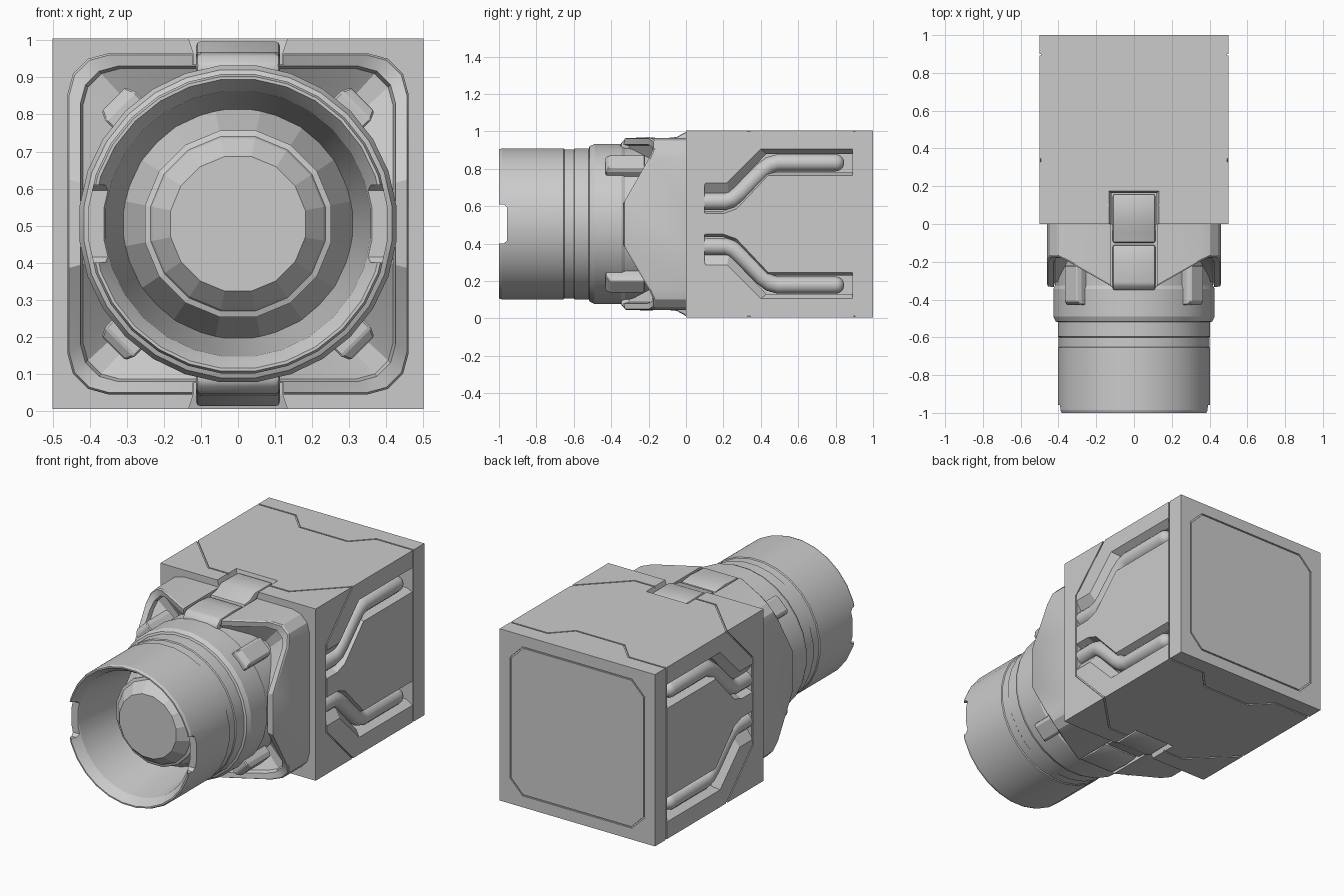
import bpy
import bmesh
from math import sin, cos, pi, hypot
from mathutils import Vector

cube = bpy.data.objects.get("Cube")
if cube:
    bpy.data.objects.remove(cube, do_unlink=True)

MID = 0.505   # height of the long axis
HALF = 0.5    # half width of the box body

grey = bpy.data.materials.new("light_grey")
grey.use_nodes = True
grey.diffuse_color = (0.6, 0.6, 0.6, 1)
grey.node_tree.nodes["Principled BSDF"].inputs["Base Color"].default_value = (0.6, 0.6, 0.6, 1)


def loft(name, rings):
    """Closed solid through rings of equal point count, capped at both ends."""
    bm = bmesh.new()
    loops = [[bm.verts.new(p) for p in ring] for ring in rings]
    n = len(loops[0])
    for a, b in zip(loops, loops[1:]):
        for i in range(n):
            j = (i + 1) % n
            bm.faces.new((a[i], a[j], b[j], b[i]))
    bm.faces.new(loops[0])
    bm.faces.new(loops[-1])
    bmesh.ops.recalc_face_normals(bm, faces=bm.faces)
    me = bpy.data.meshes.new(name)
    bm.to_mesh(me)
    bm.free()
    me.materials.append(grey)
    ob = bpy.data.objects.new(name, me)
    bpy.context.collection.objects.link(ob)
    return ob


def lathe(name, profile, sides):
    angles = [2 * pi * (i + 0.5) / sides for i in range(sides)]
    return loft(name, [[(r * cos(a), y, MID + r * sin(a)) for a in angles] for r, y in profile])


def block(name, lo, hi):
    (x0, y0, z0), (x1, y1, z1) = lo, hi
    return loft(name, [[(x0, y, z0), (x1, y, z0), (x1, y, z1), (x0, y, z1)] for y in (y0, y1)])


def bake(ob):
    """Apply the modifiers."""
    dg = bpy.context.evaluated_depsgraph_get()
    me = bpy.data.meshes.new_from_object(ob.evaluated_get(dg))
    ob.modifiers.clear()
    ob.data = me


def cut(ob, cutter):
    mod = ob.modifiers.new("cut", 'BOOLEAN')
    mod.operation = 'DIFFERENCE'
    mod.solver = 'EXACT'
    mod.object = cutter
    bake(ob)
    bpy.data.objects.remove(cutter, do_unlink=True)


def seam(ob, points, place, width=0.004, depth=0.007):
    """Cut a thin groove along a 2D path; place(u, v, d) maps it to a surface."""
    for a, b in zip(points, points[1:]):
        a, b = Vector(a), Vector(b)
        along = (b - a).normalized() * width
        side = Vector((-along.y, along.x))
        corners = (a - along - side, b + along - side, b + along + side, a - along + side)
        cut(ob, loft("seam_cutter", [[place(c.x, c.y, d) for c in corners] for d in (-depth, 0.02)]))


def bevel(ob, width, segments=2):
    mod = ob.modifiers.new("bevel", 'BEVEL')
    mod.width = width
    mod.segments = segments
    bake(ob)


def smooth(ob, angle=0.6):
    bpy.ops.object.select_all(action='DESELECT')
    ob.select_set(True)
    bpy.context.view_layer.objects.active = ob
    bpy.ops.object.shade_smooth_by_angle(angle=angle)


# Box body
body = block("box_body", (-HALF, 0, MID - HALF), (HALF, 1, MID + HALF))

# Side channels with sloped walls, each holding a pipe
outer = [(0.1, 0.56), (0.2, 0.56), (0.27, 0.585), (0.44, 0.765), (0.89, 0.765),
         (0.89, 0.905), (0.4, 0.905), (0.22, 0.725), (0.1, 0.725)]
inner = [(0.1, 0.575), (0.2, 0.575), (0.26, 0.595), (0.43, 0.78), (0.89, 0.78),
         (0.89, 0.88), (0.43, 0.88), (0.23, 0.67), (0.1, 0.67)]
route = [(0.09, 0.625), (0.21, 0.625), (0.25, 0.638), (0.29, 0.67),
         (0.41, 0.79), (0.45, 0.82), (0.49, 0.832), (0.8, 0.832)]
for sx, side in ((1, "left"), (-1, "right")):
    for sz, level in ((1, "upper"), (-1, "lower")):
        def flip(z):
            return MID + sz * (z - MID)
        cut(body, loft("channel_cutter", [
            [(sx * x, y, flip(z)) for y, z in ring]
            for x, ring in ((0.41, inner), (0.46, inner), (0.5, outer), (0.54, outer))]))
        # Pipe rings follow the route and close in a rounded end
        path = [Vector(p) for p in route]
        rings = []
        for i, p in enumerate(path):
            d = (path[min(i + 1, len(path) - 1)] - path[max(i - 1, 0)]).normalized()
            rings.append((p, Vector((-d.y, d.x)), 0.046))
        for t in (0.35, 0.7, 1.0, 1.3, 1.5):
            rings.append((path[-1] + Vector((0.046 * sin(t), 0)), Vector((0, 1)), 0.046 * cos(t)))
        pipe = loft(f"{side}_{level}_pipe", [
            [(sx * (0.45 + r * cos(a)), p.x + n.x * r * sin(a), flip(p.y + n.y * r * sin(a)))
             for a in [2 * pi * k / 12 for k in range(12)]] for p, n, r in rings])
        smooth(pipe, 0.8)

# Latch pockets in top and bottom of the box
for s in (1, -1):
    cut(body, loft("pocket_cutter", [
        [(-w, -0.05, MID + s * h), (w, -0.05, MID + s * h), (w, e, MID + s * h), (-w, e, MID + s * h)]
        for w, e, h in ((0.12, 0.165, 0.41), (0.12, 0.165, 0.46), (0.14, 0.18, 0.52))]))

# Panel seams on the sides, top, bottom and back
for s in (1, -1):
    def on_side(u, v, d):
        return (s * (HALF + d), u, MID + v)

    def on_top(u, v, d):
        return (u, v, MID + s * (HALF + d))

    seam(body, [(0.34, 0.5), (0.1, 0.255), (0.1, -0.255), (0.34, -0.5)], on_side)
    seam(body, [(0.895, -0.5), (0.895, 0.5)], on_side)
    seam(body, [(-0.5, 0.9), (-0.26, 0.9), (-0.155, 0.79), (0.155, 0.79), (0.26, 0.9), (0.5, 0.9)], on_top)
    for m in (1, -1):
        seam(body, [(m * 0.5, 0.34), (m * 0.26, 0.1), (m * 0.13, 0.1)], on_top)
p, q = 0.43, 0.35
octagon = [(p, -q), (p, q), (q, p), (-q, p), (-p, q), (-p, -q), (-q, -p), (q, -p), (p, -q)]
seam(body, octagon, lambda u, v, d: (u, 1 + d, MID + v))

# Neck housing: rounded square whose front edge dips back at the corners
quarter = [(0.46, 0.12, -0.33), (0.46, 0.35, -0.2), (0.445, 0.405, -0.175),
           (0.405, 0.445, -0.175), (0.35, 0.46, -0.2), (0.12, 0.46, -0.33)]
outline = []
for _ in range(4):
    outline += quarter
    quarter = [(-b, a, f) for a, b, f in quarter]


def scaled(k, shift):
    return [(a * k, f + shift, MID + b * k) for a, b, f in outline]


def circle(r, y=None, shift=0):
    return [(a * r / hypot(a, b), f + shift if y is None else y, MID + b * r / hypot(a, b))
            for a, b, f in outline]


housing = loft("neck_housing", [
    [(a, 0.0, MID + b) for a, b, f in outline], scaled(1, 0.01), scaled(0.99, 0),
    scaled(0.925, -0.005), scaled(0.91, 0.02), circle(0.4, shift=0.03), circle(0.36, y=-0.1)])
for s in (1, -1):
    z = sorted((MID + s * 0.43, MID + s * 0.55))
    cut(housing, block("slot_cutter", (-0.123, -0.5, z[0]), (0.123, 0.05, z[1])))
smooth(housing, 0.5)

# Latches on top and bottom
clasp = [(0.16, 0.4), (0.16, 0.49), (0, 0.492), (-0.05, 0.465), (-0.1, 0.46), (-0.1, 0.4)]
tongue = [(-0.11, 0.4), (-0.11, 0.455), (-0.2, 0.464), (-0.32, 0.458), (-0.35, 0.43), (-0.35, 0.4)]
for s, level in ((1, "top"), (-1, "bottom")):
    for part, profile in (("clasp", clasp), ("tongue", tongue)):
        latch = loft(f"{level}_latch_{part}",
                     [[(x, y, MID + s * h) for y, h in profile] for x in (-0.113, 0.113)])
        bevel(latch, 0.012)
        smooth(latch, 0.5)

# Barrel with collar and hollow mouth
barrel = lathe("barrel", [
    (0.31, -0.6), (0.36, -0.95), (0.375, -0.975), (0.392, -1), (0.4, -1), (0.406, -0.985),
    (0.406, -0.655), (0.401, -0.65), (0.401, -0.6), (0.406, -0.595), (0.406, -0.52),
    (0.418, -0.515), (0.43, -0.49), (0.43, -0.345), (0.42, -0.325), (0.42, -0.02)], 28)
for s in (1, -1):
    x = sorted((s * 0.3, s * 0.5))
    cut(barrel, loft("notch_cutter", [
        [(x[0], y, MID - w), (x[1], y, MID - w), (x[1], y, MID + w), (x[0], y, MID + w)]
        for y, w in ((-1.05, 0.105), (-0.975, 0.105), (-0.957, 0.09))]))
smooth(barrel, 0.35)

# Stepped lens core inside the mouth
lathe("lens_core", [(0.185, -0.83), (0.235, -0.775), (0.24, -0.765), (0.256, -0.76),
                    (0.256, -0.73), (0.315, -0.6), (0.315, -0.56)], 16)

# Four diagonal lugs on the collar
for sx, side in ((1, "left"), (-1, "right")):
    for sz, level in ((1, "upper"), (-1, "lower")):
        out = Vector((sx, 0, sz)).normalized()
        tan = Vector((-sz, 0, sx)).normalized()
        centre = Vector((0, 0, MID))
        lug = loft(f"{side}_{level}_lug", [
            [centre + out * r + tan * t + Vector((0, y, 0))
             for y, t in ((f, -w), (f, w), (-0.22, w), (-0.22, -w))]
            for r, w, f in ((0.39, 0.056, -0.43), (0.45, 0.056, -0.43), (0.475, 0.045, -0.41))])
        bevel(lug, 0.005, 1)
